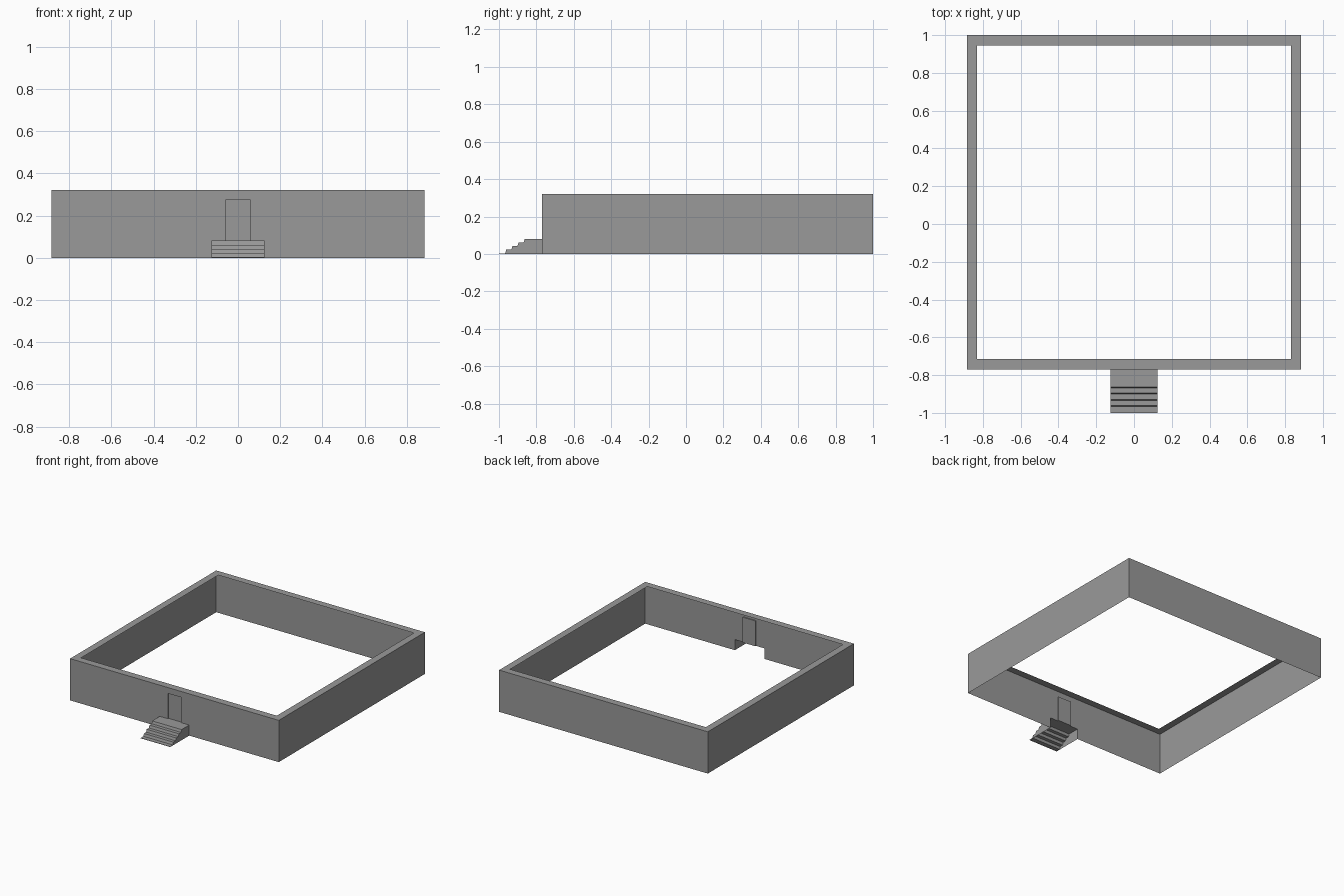
import bpy, bmesh

cube = bpy.data.objects.get("Cube")
if cube:
    bpy.data.objects.remove(cube, do_unlink=True)

grey = bpy.data.materials.new("plain grey")
grey.use_nodes = True
COLOUR = (0.32, 0.32, 0.32, 1)
grey.diffuse_color = COLOUR
grey.node_tree.nodes["Principled BSDF"].inputs["Base Color"].default_value = COLOUR

# Main dimensions
HALF, FRONT, BACK, TOP = 0.885, -0.77, 1.0, 0.32
RIM = 0.055
STEP_HALF, LANDING = 0.125, 0.081
DOOR_HALF, DOOR_TOP, RECESS = 0.056, 0.275, 0.008


def sheet(name, polygons):
    """Make one object from polygons, welding the shared corners."""
    bm = bmesh.new()
    for points in polygons:
        bm.faces.new([bm.verts.new(p) for p in points])
    bmesh.ops.remove_doubles(bm, verts=bm.verts, dist=0.0001)
    mesh = bpy.data.meshes.new(name)
    bm.to_mesh(mesh)
    bm.free()
    mesh.materials.append(grey)
    obj = bpy.data.objects.new(name, mesh)
    bpy.context.collection.objects.link(obj)
    return obj


def upright(a, b, z0, z1):
    """Vertical panel between two plan points, facing right of a to b."""
    return [(*a, z0), (*b, z0), (*b, z1), (*a, z1)]


# Side and back walls: single sheets, open inside
corners = [(HALF, FRONT), (HALF, BACK), (-HALF, BACK), (-HALF, FRONT)]
for name, a, b in zip(("left_wall", "back_wall", "right_wall"), corners, corners[1:]):
    sheet(name, [upright(a, b, 0, TOP)])

# Front wall: panels around the stair opening, with a shallow door recess
xs = [-HALF, -STEP_HALF, -DOOR_HALF, DOOR_HALF, STEP_HALF, HALF]
zs = [0, LANDING, DOOR_TOP, TOP]
panels = []
for col, (x0, x1) in enumerate(zip(xs, xs[1:])):
    for row, (z0, z1) in enumerate(zip(zs, zs[1:])):
        opening = row == 0 and 0 < col < 4
        door = row == 1 and col == 2
        if not opening and not door:
            panels.append(upright((x0, FRONT), (x1, FRONT), z0, z1))
sheet("front_wall", panels)

inner = FRONT + RECESS
d = DOOR_HALF
sheet("door", [
    upright((-d, inner), (d, inner), LANDING, DOOR_TOP),
    upright((-d, FRONT), (-d, inner), LANDING, DOOR_TOP),
    upright((d, inner), (d, FRONT), LANDING, DOOR_TOP),
    [(-d, inner, DOOR_TOP), (d, inner, DOOR_TOP), (d, FRONT, DOOR_TOP), (-d, FRONT, DOOR_TOP)],
    [(-d, FRONT, LANDING), (d, FRONT, LANDING), (d, inner, LANDING), (-d, inner, LANDING)],
])

# Flat rim around the top of the walls
inset = [(HALF - RIM, FRONT + RIM), (HALF - RIM, BACK - RIM),
         (-HALF + RIM, BACK - RIM), (-HALF + RIM, FRONT + RIM)]
rim = []
for i in range(4):
    j = (i + 1) % 4
    rim.append([(*p, TOP) for p in (corners[i], corners[j], inset[j], inset[i])])
sheet("top_rim", rim)

# Hollow stairs: thin bottom tread, four slightly leaning risers, landing
STEPS, RUN, LEAN, BASE = 4, 0.033, 0.006, 0.003
rise = (LANDING - BASE) / STEPS
profile = [(-1.0, 0), (-1.0, BASE)]
for i in range(STEPS):
    y = -1.0 + RUN * (i + 1)
    profile += [(y, BASE + rise * i), (y + LEAN, BASE + rise * (i + 1))]
profile.append((FRONT, LANDING))

s = STEP_HALF
stairs = []
for (y0, z0), (y1, z1) in zip(profile, profile[1:]):
    stairs.append([(-s, y0, z0), (s, y0, z0), (s, y1, z1), (-s, y1, z1)])
outline = profile + [(FRONT, 0)]
stairs.append([(s, y, z) for y, z in reversed(outline)])
stairs.append([(-s, y, z) for y, z in outline])
sheet("stairs", stairs)
